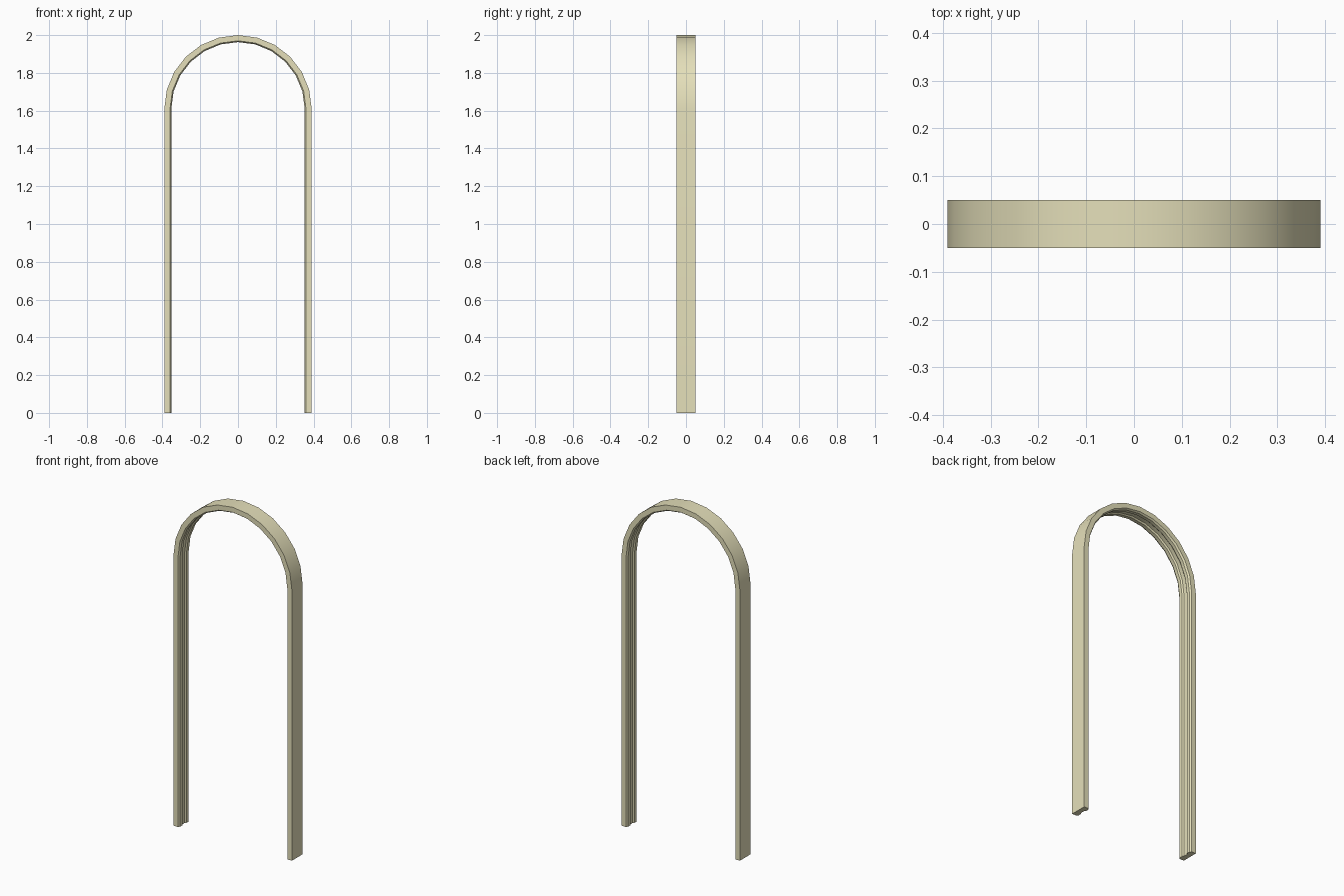
import bpy, bmesh, math

if "Cube" in bpy.data.objects:
    bpy.data.objects.remove(bpy.data.objects["Cube"])

R = 0.39        # outer radius and half width
SPRING = 1.61   # height where the arch begins

# Moulding cross-section: (depth inward, y), rolled edges with a central groove
half = [(0, -0.05), (0.03, -0.05), (0.037, -0.04), (0.037, -0.02), (0.03, -0.012)]
profile = half + [(d, -y) for d, y in reversed(half)]

# Path stations: leg foot, 12-segment arch, leg foot
stations = [(math.pi, 0)]
stations += [(math.pi * (1 - i / 12), SPRING) for i in range(13)]
stations += [(0, 0)]

bm = bmesh.new()
rings = []
for a, z in stations:
    rings.append([bm.verts.new(((R - d) * math.cos(a), y, z + (R - d) * math.sin(a)))
                  for d, y in profile])
n = len(profile)
for r0, r1 in zip(rings, rings[1:]):
    for i in range(n):
        j = (i + 1) % n
        bm.faces.new((r0[i], r0[j], r1[j], r1[i]))
bm.faces.new(rings[0])
bm.faces.new(rings[-1])
bmesh.ops.recalc_face_normals(bm, faces=bm.faces)

mesh = bpy.data.meshes.new("arched_door_frame")
bm.to_mesh(mesh)
bm.free()
frame = bpy.data.objects.new("arched_door_frame", mesh)
bpy.context.collection.objects.link(frame)

# Cream painted finish
mat = bpy.data.materials.new("cream_paint")
mat.diffuse_color = (0.78, 0.74, 0.49, 1)
mat.use_nodes = True
mat.node_tree.nodes["Principled BSDF"].inputs["Base Color"].default_value = mat.diffuse_color
mesh.materials.append(mat)

# Smooth arch, crisp moulding edges
bpy.context.view_layer.objects.active = frame
frame.select_set(True)
bpy.ops.object.shade_smooth_by_angle(angle=math.radians(30))
